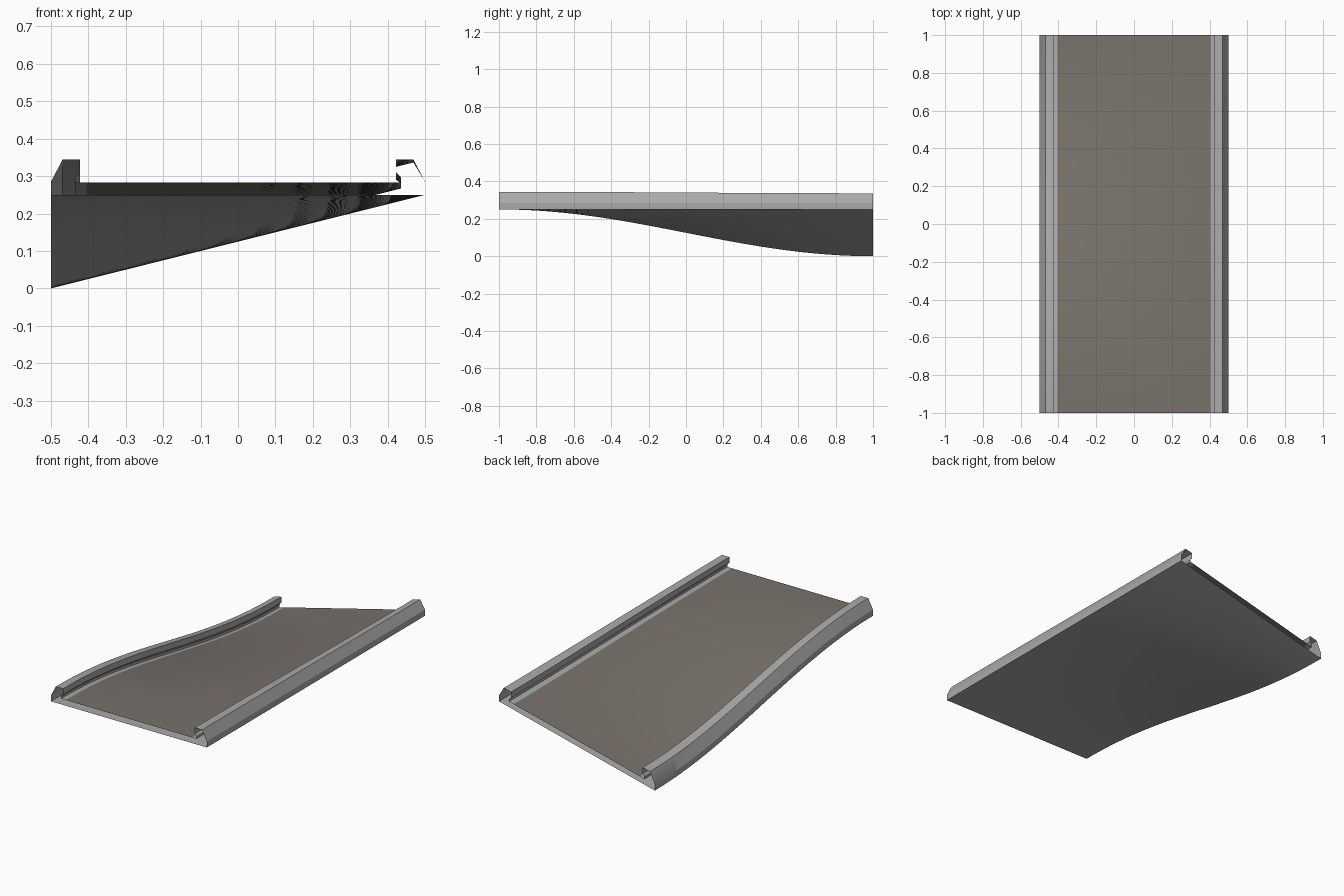
import bpy, math

if "Cube" in bpy.data.objects:
    bpy.data.objects.remove(bpy.data.objects["Cube"])

SEGMENTS = 64
DROP = 0.25          # how far the left edge sinks by the back end


def material(name, rgb):
    m = bpy.data.materials.new(name)
    m.diffuse_color = (*rgb, 1.0)
    m.use_nodes = True
    m.node_tree.nodes["Principled BSDF"].inputs["Base Color"].default_value = m.diffuse_color
    return m


GREY = material("grey concrete", (0.40, 0.40, 0.40))
BROWN = material("warm brown grey", (0.19, 0.168, 0.148))


def bank(x, z, y):
    """Shear a profile point so the left edge eases down towards the back."""
    s = (1 - math.cos(math.pi * (y + 1) / 2)) / 2
    return (x, y, z - DROP * s * (0.5 - x))


def sweep(name, profile, mat):
    """Open strip along y; profile runs counter-clockwise seen from the front."""
    n = len(profile)
    verts, faces = [], []
    for i in range(SEGMENTS + 1):
        y = -1 + 2 * i / SEGMENTS
        verts += [bank(x, z, y) for x, z in profile]
    for i in range(SEGMENTS):
        for j in range(n - 1):
            a, b = i * n + j, (i + 1) * n + j
            faces.append((a, b, b + 1, a + 1))
    # flip so that faces point out of the hull
    mesh = bpy.data.meshes.new(name)
    mesh.from_pydata(verts, [], faces)
    mesh.materials.append(mat)
    mesh.update()
    obj = bpy.data.objects.new(name, mesh)
    bpy.context.collection.objects.link(obj)
    bpy.ops.object.select_all(action='DESELECT')
    obj.select_set(True)
    bpy.context.view_layer.objects.active = obj
    bpy.ops.object.shade_smooth_by_angle(angle=math.radians(25))
    return obj


def mirrored(profile):
    return [(-x, z) for x, z in reversed(profile)]


def line(x0, x1, z, steps):
    return [(x0 + (x1 - x0) * i / steps, z) for i in range(steps + 1)]


# Kerb rail with an undercut inner face, plus the bare strip beside the road
rail = [(0.5, 0.25), (0.5, 0.285), (0.469, 0.344), (0.4225, 0.344),
        (0.4225, 0.31), (0.4355, 0.297), (0.4355, 0.283), (0.405, 0.283)]
sweep("right_rail", rail, GREY)
sweep("left_rail", mirrored(rail), GREY)

# Road surface between the rails and the hull underside; both ends stay open
sweep("road_surface", line(0.405, -0.405, 0.283, 8), BROWN)
sweep("underside", line(-0.5, 0.5, 0.25, 10), GREY)
